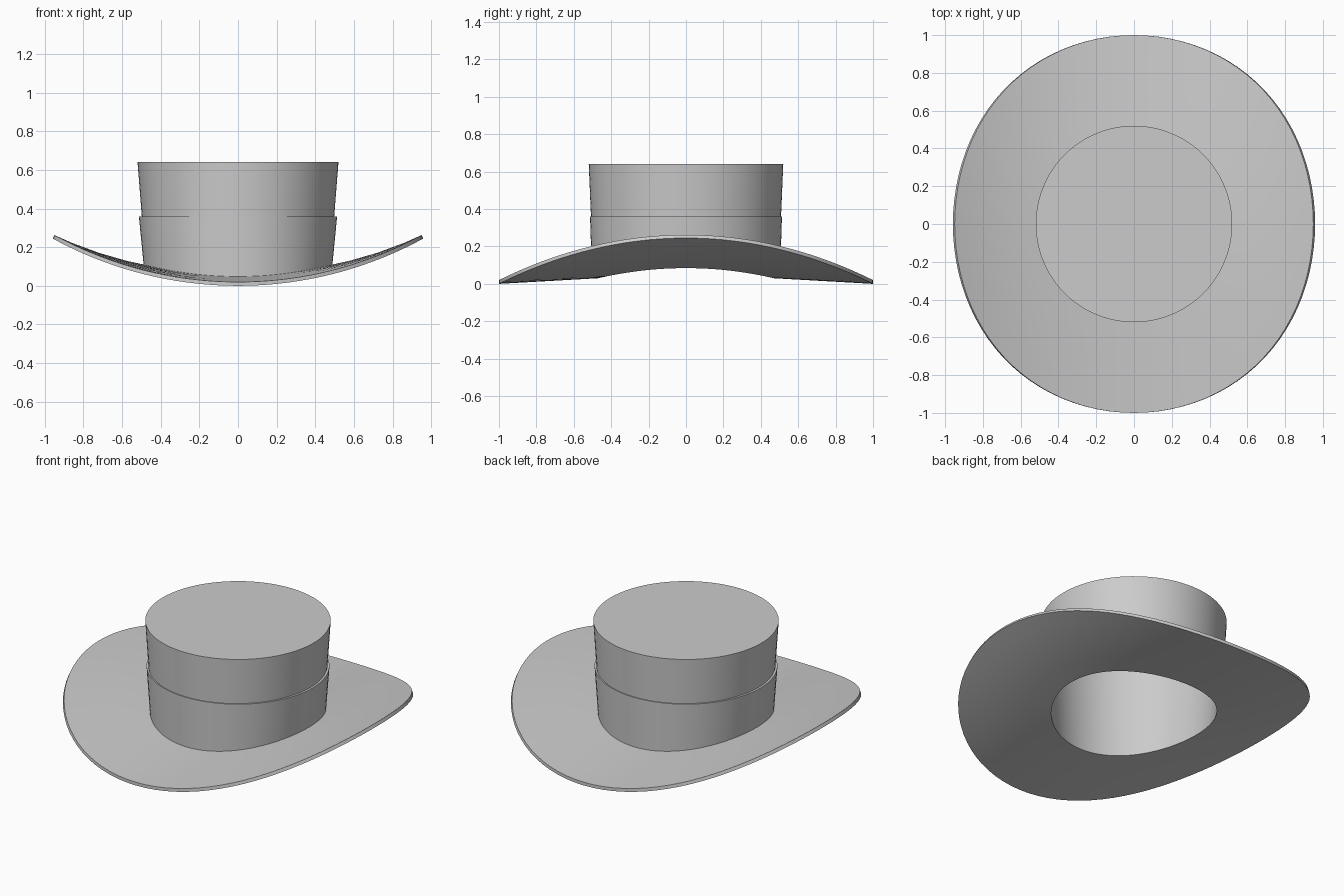
import bpy, bmesh, math

if "Cube" in bpy.data.objects:
    bpy.data.objects.remove(bpy.data.objects["Cube"])

SEG = 96
R_BEND = 2.0   # radius of the side-to-side curl of the brim


def bend(x, y, z):
    a = x / R_BEND
    return ((R_BEND - z) * math.sin(a), y, R_BEND - (R_BEND - z) * math.cos(a))


def lathe(name, profile, closed):
    """Revolve (radius, z, curled) points; curled points follow the brim bend."""
    bm = bmesh.new()
    rings = []
    for r, z, curled in profile:
        ring = []
        for i in range(SEG):
            t = 2 * math.pi * i / SEG
            p = (r * math.cos(t), r * math.sin(t), z)
            ring.append(bm.verts.new(bend(*p) if curled else p))
        rings.append(ring)
    if closed:
        rings.append(rings[0])
    for a, b in zip(rings, rings[1:]):
        if a is None or b is None:
            continue
        for i in range(SEG):
            j = (i + 1) % SEG
            bm.faces.new((a[i], a[j], b[j], b[i]))
    return bm, rings


def finish(name, bm):
    bmesh.ops.recalc_face_normals(bm, faces=bm.faces)
    me = bpy.data.meshes.new(name)
    bm.to_mesh(me)
    bm.free()
    ob = bpy.data.objects.new(name, me)
    bpy.context.collection.objects.link(ob)
    bpy.ops.object.select_all(action='DESELECT')
    ob.select_set(True)
    bpy.context.view_layer.objects.active = ob
    bpy.ops.object.shade_smooth_by_angle(angle=math.radians(30))


def brim_z(r):
    return 0.03 * (1 - r) / 0.53


# Hat shell: brim underside, brim top, crown outside, then hollow inside
T = 0.02
under = [(r, brim_z(r), True) for r in (0.47, 0.6, 0.75, 0.9, 1.0)]
over = [(r, brim_z(r) + T, True) for r in (1.0, 0.9, 0.75, 0.6, 0.495)]
top, inner_top = (0.52, 0.64, False), (0.498, 0.62, False)
bm, rings = lathe("hat", under + over + [top], False)
bm.faces.new(rings[-1])
inner = [bm.verts.new((inner_top[0] * math.cos(2 * math.pi * i / SEG),
                       inner_top[0] * math.sin(2 * math.pi * i / SEG),
                       inner_top[1])) for i in range(SEG)]
for i in range(SEG):
    j = (i + 1) % SEG
    bm.faces.new((rings[0][i], inner[i], inner[j], rings[0][j]))
bm.faces.new(inner)
finish("hat_shell", bm)

# Hat band: thin sleeve around the lower crown
bm, _ = lathe("band", [(0.49, 0.04, True), (0.503, 0.04, True),
                       (0.513, 0.36, False), (0.50, 0.36, False)], True)
finish("hat_band", bm)
